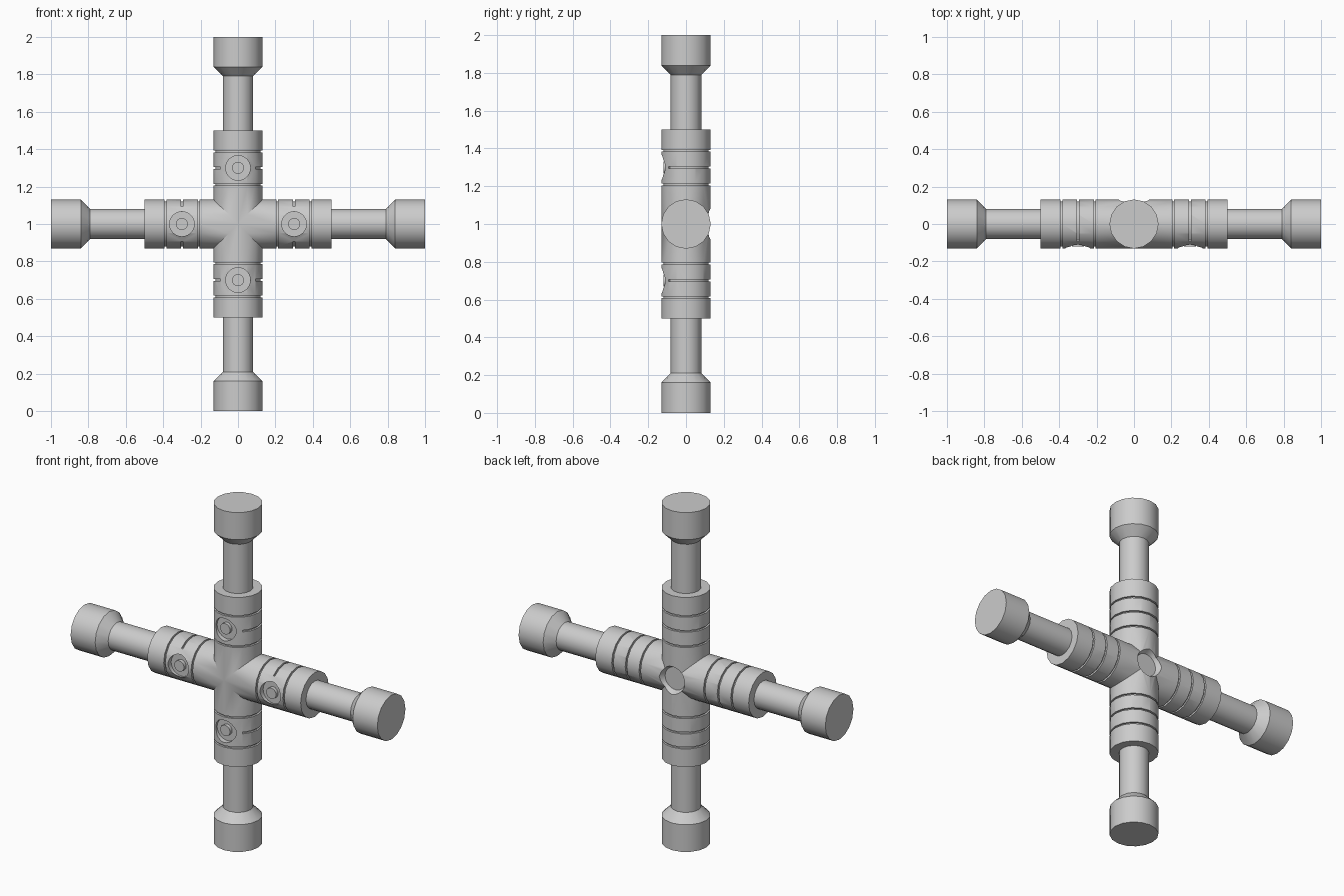
import bpy, bmesh
from math import pi, sin, cos, radians
from mathutils import Matrix

if "Cube" in bpy.data.objects:
    bpy.data.objects.remove(bpy.data.objects["Cube"])

SIDES = 16
R = 0.131          # sleeve and tip radius
FRONT = Matrix.Rotation(radians(90), 4, 'X')
BACK = Matrix.Rotation(radians(-90), 4, 'X')
ARMS = {"upper": 0, "left": pi / 2, "lower": pi, "right": -pi / 2}

grey = bpy.data.materials.new("plain_grey")
grey.use_nodes = True
grey.diffuse_color = (0.6, 0.6, 0.6, 1)
grey.node_tree.nodes["Principled BSDF"].inputs["Base Color"].default_value = (0.6, 0.6, 0.6, 1)


def arm_matrix(angle, along=0.0):
    """Frame of an arm: local z points outward from the centre of the cross."""
    return (Matrix.Translation((0, 0, 1)) @ Matrix.Rotation(angle, 4, 'Y')
            @ Matrix.Translation((0, 0, along)))


def lathe(bm, profile, matrix, miter=False, sides=SIDES):
    """Turn (radius, height) points; a miter start is cut at 45 degrees to meet its neighbours."""
    rings = []
    for n, (r, t) in enumerate(profile):
        ring = []
        for i in range(sides):
            a = 2 * pi * i / sides
            z = abs(r * cos(a)) if miter and n == 0 else t
            ring.append(bm.verts.new(matrix @ Matrix.Translation((r * cos(a), r * sin(a), z)).to_translation()))
        rings.append(ring)
    for lo, hi in zip(rings, rings[1:]):
        for i in range(sides):
            j = (i + 1) % sides
            bm.faces.new((lo[i], lo[j], hi[j], hi[i]))
    bm.faces.new(rings[-1])
    if not miter:
        bm.faces.new(rings[0][::-1])


def finish(bm, name):
    bmesh.ops.remove_doubles(bm, verts=bm.verts, dist=1e-5)
    bmesh.ops.recalc_face_normals(bm, faces=bm.faces)
    mesh = bpy.data.meshes.new(name)
    bm.to_mesh(mesh)
    bm.free()
    mesh.materials.append(grey)
    obj = bpy.data.objects.new(name, mesh)
    bpy.context.collection.objects.link(obj)
    return obj


def smooth(obj):
    bpy.ops.object.select_all(action='DESELECT')
    obj.select_set(True)
    bpy.context.view_layer.objects.active = obj
    bpy.ops.object.shade_smooth_by_angle(angle=radians(30))


# Central sleeve: four mitred tubes welded together, each with two full grooves
sleeve_profile = [(R, 0)]
for g in (0.21, 0.388):
    sleeve_profile += [(R, g - 0.005), (R - 0.011, g - 0.005), (R - 0.011, g + 0.005), (R, g + 0.005)]
sleeve_profile.append((R, 0.5))
bm = bmesh.new()
for angle in ARMS.values():
    lathe(bm, sleeve_profile, arm_matrix(angle), miter=True)
sleeve = finish(bm, "cross_sleeve")

# Cutters: front button pockets, open middle grooves, back socket
bm = bmesh.new()
for angle in ARMS.values():
    m = arm_matrix(angle, 0.3)
    lathe(bm, [(0.066, 0.1), (0.066, 0.2)], m @ FRONT, sides=24)
    sections = []
    for i in range(13):
        a = radians(-45 + 22.5 * i)
        sections.append([bm.verts.new(m @ Matrix.Translation((r * cos(a), r * sin(a), t)).to_translation())
                         for r, t in ((R - 0.011, -0.005), (0.15, -0.005), (0.15, 0.005), (R - 0.011, 0.005))])
    for s, e in zip(sections, sections[1:]):
        for k in range(4):
            bm.faces.new((s[k], s[(k + 1) % 4], e[(k + 1) % 4], e[k]))
    bm.faces.new(sections[0])
    bm.faces.new(sections[-1])
lathe(bm, [(0.066, 0.1), (0.086, 0.137)], arm_matrix(0) @ BACK, sides=24)
cutter = finish(bm, "sleeve_cutter")
cutter.hide_render = True

cut = sleeve.modifiers.new("pockets", 'BOOLEAN')
cut.operation = 'DIFFERENCE'
cut.solver = 'EXACT'
cut.object = cutter
bpy.context.view_layer.update()
evaluated = sleeve.evaluated_get(bpy.context.evaluated_depsgraph_get())
cut_mesh = bpy.data.meshes.new_from_object(evaluated)
sleeve.modifiers.clear()
sleeve.data = cut_mesh
bpy.data.objects.remove(cutter)
smooth(sleeve)

# Rods with flared tips, and the small buttons in the pockets
for side, angle in ARMS.items():
    bm = bmesh.new()
    lathe(bm, [(0.081, 0.48), (0.081, 0.79), (R, 0.84), (R, 1.0)], arm_matrix(angle))
    smooth(finish(bm, side + "_rod"))
    bm = bmesh.new()
    lathe(bm, [(0.032, 0.095), (0.032, 0.12)], arm_matrix(angle, 0.3) @ FRONT)
    smooth(finish(bm, side + "_button"))
